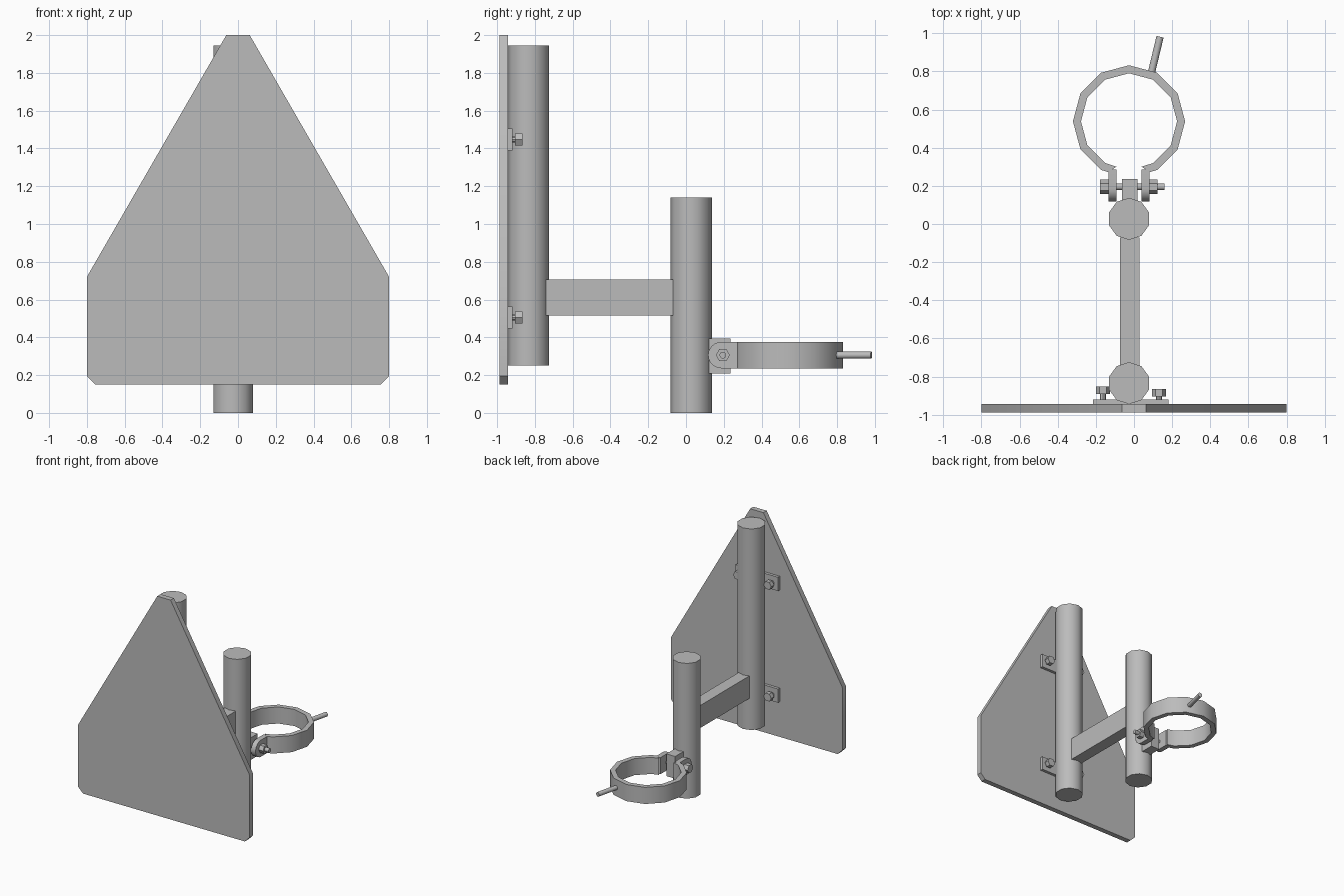
import bpy
import bmesh
from math import sin, cos, radians
from mathutils import Matrix

if "Cube" in bpy.data.objects:
    bpy.data.objects.remove(bpy.data.objects["Cube"], do_unlink=True)

# One plain metal colour for everything
steel = bpy.data.materials.new("grey_steel")
steel.use_nodes = True
steel.diffuse_color = (0.5, 0.5, 0.5, 1)
steel.node_tree.nodes["Principled BSDF"].inputs["Base Color"].default_value = (0.5, 0.5, 0.5, 1)

PLACE = {"x": lambda u, v, w: (w, u, v),
         "y": lambda u, v, w: (u, w, v),
         "z": lambda u, v, w: (u, v, w)}


def arc(cu, cv, r, start, end, steps):
    """Points along an arc, angles in degrees."""
    angles = [radians(start + (end - start) * i / steps) for i in range(steps + 1)]
    return [(cu + r * cos(a), cv + r * sin(a)) for a in angles]


def ngon(cu, cv, r, sides, start=0):
    return arc(cu, cv, r, start, start + 360, sides)[:-1]


def prism(name, pts, axis, lo, hi):
    """Extrude a flat outline along an axis from lo to hi."""
    bm = bmesh.new()
    a, b = [[bm.verts.new(PLACE[axis](u, v, w)) for u, v in pts] for w in (lo, hi)]
    bm.faces.new(a)
    bm.faces.new(b)
    n = len(pts)
    for i in range(n):
        j = (i + 1) % n
        bm.faces.new((a[i], a[j], b[j], b[i]))
    bmesh.ops.recalc_face_normals(bm, faces=bm.faces)
    mesh = bpy.data.meshes.new(name)
    bm.to_mesh(mesh)
    bm.free()
    mesh.materials.append(steel)
    obj = bpy.data.objects.new(name, mesh)
    bpy.context.collection.objects.link(obj)
    bpy.ops.object.select_all(action="DESELECT")
    obj.select_set(True)
    bpy.context.view_layer.objects.active = obj
    bpy.ops.object.shade_smooth_by_angle(angle=radians(40))
    return obj


def box(name, x0, x1, y0, y1, z0, z1):
    return prism(name, [(x0, y0), (x1, y0), (x1, y1), (x0, y1)], "z", z0, z1)


CX = -0.026  # shared centre line of the poles and clamp

# Front plate: tapered outline with clipped corners
half = [(0.755, 0.15), (0.8, 0.195), (0.8, 0.72), (0.062, 2.0)]
prism("front_plate", half + [(-x, z) for x, z in reversed(half)], "y", -0.987, -0.943)

# Poles and the arm joining them
prism("front_pole", ngon(CX, -0.834, 0.11, 10, 90), "z", 0.25, 1.945)
prism("rear_pole", ngon(CX, 0.027, 0.11, 10, 90), "z", 0, 1.14)
box("arm", CX - 0.048, CX + 0.054, -0.745, -0.07, 0.515, 0.705)

# Mounting strips bolted to the back of the plate
for label, z in (("lower", 0.505), ("upper", 1.447)):
    box(label + "_strip", -0.215, 0.181, -0.944, -0.919, z - 0.058, z + 0.058)
    for side, x, top in (("right", -0.163, -0.852), ("left", 0.131, -0.865)):
        prism(f"{label}_{side}_bolt_shaft", ngon(x, z, 0.016, 8), "y", -0.93, top - 0.02)
        prism(f"{label}_{side}_bolt_head", ngon(x, z, 0.036, 6), "y", top - 0.039, top)

# Lug on the rear pole
box("pole_lug", CX - 0.038, CX + 0.044, 0.1, 0.236, 0.208, 0.395)

# Open clamp ring with two rounded ears
RY, ZC = 0.538, 0.306
outer = arc(CX, RY, 0.294, -60, 240, 10)
inner = arc(CX, RY, 0.252, 240, -60, 10)
ring = ([(CX + 0.066, 0.3), (CX + 0.108, 0.272)] + outer
        + [(CX - 0.108, 0.272), (CX - 0.066, 0.3)] + inner)
prism("clamp_ring", ring, "z", ZC - 0.07, ZC + 0.07)
ear = arc(0.187, ZC, 0.07, 90, 270, 12) + [(0.285, ZC - 0.07), (0.285, ZC + 0.07)]
for side, s in (("left", 1), ("right", -1)):
    prism(side + "_clamp_ear", ear, "x", CX + s * 0.066, CX + s * 0.108)

# Clamp bolt, head and nut
prism("clamp_bolt_shaft", ngon(0.195, ZC, 0.018, 10), "x", -0.15, 0.16)
prism("clamp_bolt_head", ngon(0.195, ZC, 0.037, 6), "x", -0.177, CX - 0.108)
prism("clamp_nut", ngon(0.195, ZC, 0.037, 6), "x", CX + 0.108, 0.122)

# Handle rod leaning out from the ring
handle = prism("handle_rod", ngon(0, 0, 0.019, 10), "y", 0, 0.2)
handle.matrix_world = Matrix.Translation((0.09, 0.787, ZC)) @ Matrix.Rotation(radians(-13.5), 4, "Z")
